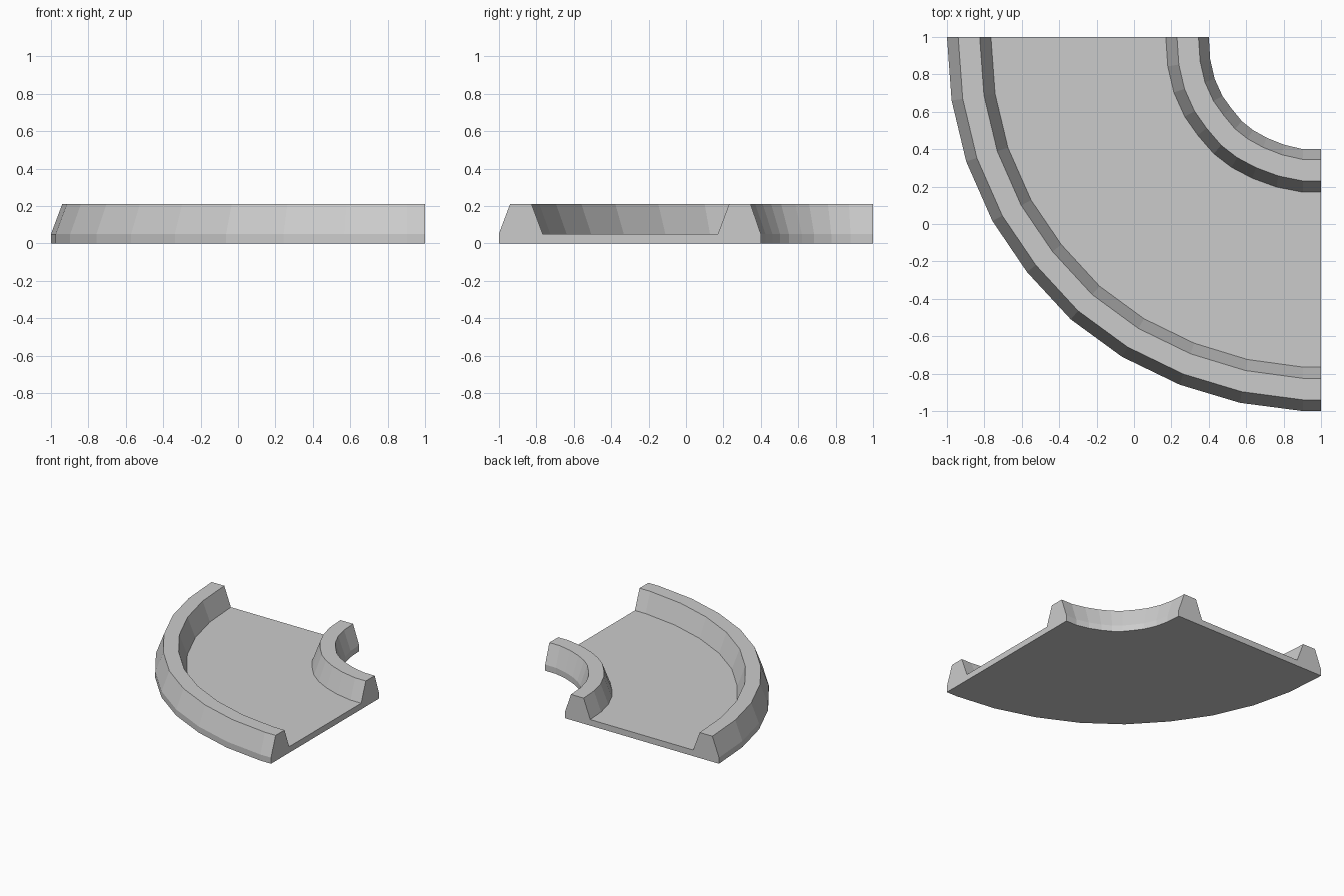
import bpy, bmesh
from math import cos, sin, radians

if "Cube" in bpy.data.objects:
    bpy.data.objects.remove(bpy.data.objects["Cube"])

# Cross-section: distance inward from the outer edge, height
profile = [(0, 0), (0, .05), (.06, .21), (.175, .21), (.235, .05),
           (1.17, .05), (1.23, .21), (1.345, .21), (1.4, .05), (1.4, 0)]

# Stations along the bend: outer edge x, y and inward direction in degrees
stations = [(-1, 1, 0), (-.975, .66, 9), (-.897, .334, 18.4), (-.757, .016, 28.5),
            (-.572, -.257, 38.7), (-.338, -.51, 49.2), (-.064, -.71, 60),
            (.244, -.859, 70.6), (.567, -.956, 80.4), (.903, -1, 90), (1, -1, 90)]

# Curved channel: sweep the section through all stations
bm = bmesh.new()
rings = []
for x, y, deg in stations:
    a = radians(deg)
    rings.append([bm.verts.new((x + d * cos(a), y + d * sin(a), z)) for d, z in profile])

n = len(profile)
for r0, r1 in zip(rings, rings[1:]):
    for i in range(n):
        j = (i + 1) % n
        bm.faces.new((r0[i], r1[i], r1[j], r0[j]))

# End caps, split into floor slab and two kerbs
for r in (rings[0], rings[-1]):
    for ids in ((0, 1, 4, 5, 8, 9), (1, 2, 3, 4), (5, 6, 7, 8)):
        bm.faces.new([r[i] for i in ids])

bmesh.ops.recalc_face_normals(bm, faces=bm.faces)
mesh = bpy.data.meshes.new("curved_channel")
bm.to_mesh(mesh)
bm.free()
obj = bpy.data.objects.new("curved_channel", mesh)
bpy.context.collection.objects.link(obj)
